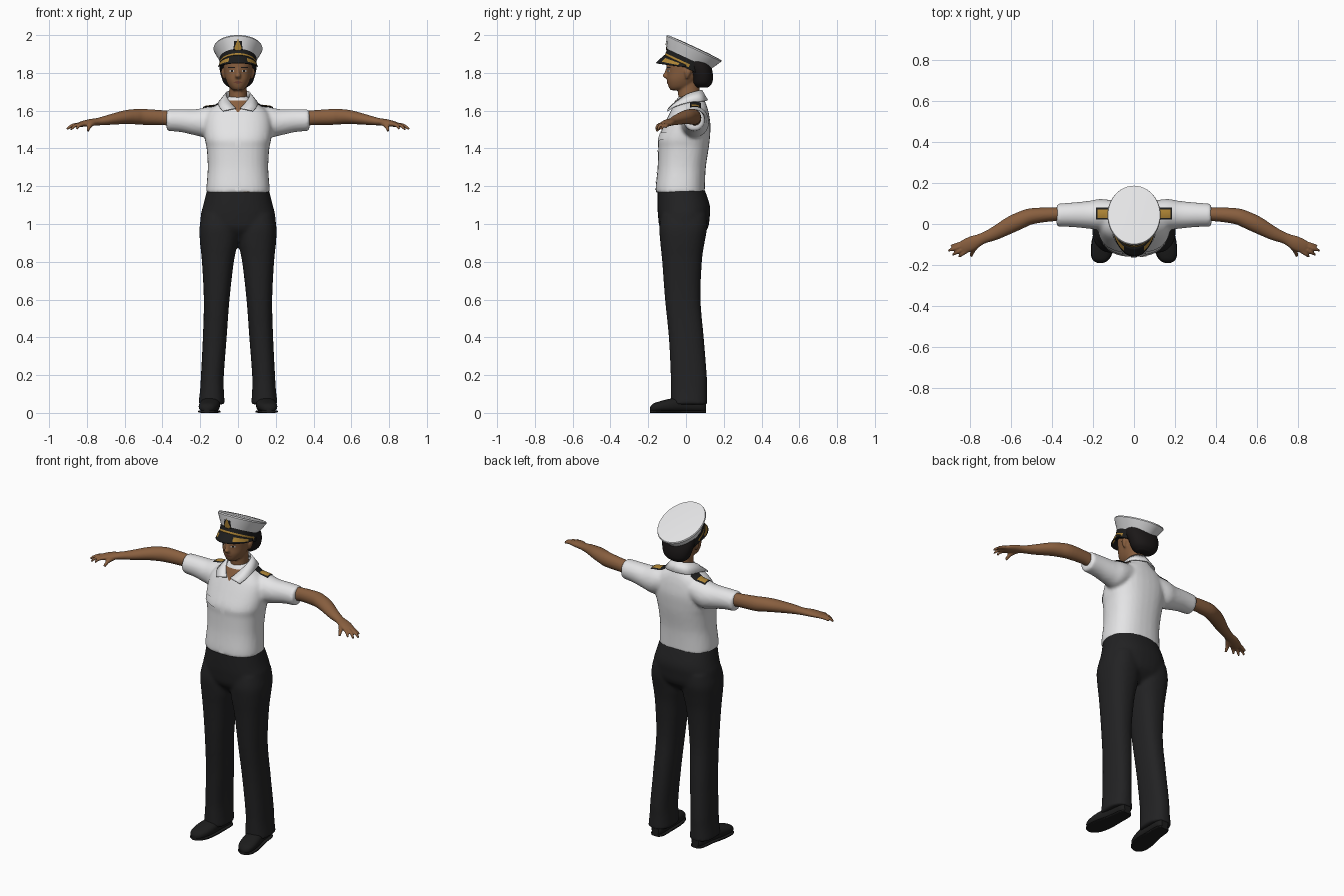
import bpy, bmesh, math
from mathutils import Vector, Matrix
from mathutils.bvhtree import BVHTree

cube = bpy.data.objects.get("Cube")
if cube:
    bpy.data.objects.remove(cube, do_unlink=True)

X, Y, Z = Vector((1, 0, 0)), Vector((0, 1, 0)), Vector((0, 0, 1))
SIDES = (1, -1)


def material(name, r, g, b):
    m = bpy.data.materials.new(name)
    m.use_nodes = True
    m.diffuse_color = (r, g, b, 1)
    m.node_tree.nodes["Principled BSDF"].inputs["Base Color"].default_value = (r, g, b, 1)
    return m


WHITE = material("white cloth", .78, .78, .79)
BLACK = material("black trousers", .016, .016, .017)
LEATHER = material("black leather", .012, .012, .012)
SKIN = material("brown skin", .25, .115, .05)
HAIR = material("dark hair", .011, .009, .009)
GOLD = material("gold braid", .42, .23, .035)
LIPS = material("lips", .17, .055, .035)
EYE = material("eye white", .5, .46, .42)


def spline(rows, steps):
    """Smooth interpolation of the ring list."""
    out, last = [], len(rows) - 1
    for i in range(last):
        quad = list(zip(rows[max(i - 1, 0)], rows[i], rows[i + 1], rows[min(i + 2, last)]))
        for k in range(steps):
            t = k / steps
            out.append([.5 * (2*b + (c - a)*t + (2*a - 5*b + 4*c - d)*t*t
                              + (3*b - a - 3*c + d)*t**3) for a, b, c, d in quad])
    return out + [rows[last]]


def loft(bm, rings, up=Y, axis=Z, n=32, p=2.0, flip=1, steps=4, caps=True):
    """Skin rings of (x, y, z, half width, half height); axis None follows the path."""
    rows = spline(rings, steps)
    pts = [Vector(r[:3]) for r in rows]
    loops = []
    for i, r in enumerate(rows):
        t = axis or (pts[min(i + 1, len(pts) - 1)] - pts[max(i - 1, 0)]).normalized()
        side = t.cross(up).normalized()
        high = side.cross(t)
        loop = []
        for k in range(n):
            c, s = math.cos(math.tau * k / n), math.sin(math.tau * k / n)
            c, s = (math.copysign(abs(v) ** (2 / p), v) for v in (c, s))
            q = pts[i] + side * (r[3] * c) + high * (r[4] * s)
            loop.append(bm.verts.new((q.x * flip, q.y, q.z)))
        loops.append(loop)
    for a, b in zip(loops, loops[1:]):
        for k in range(n):
            bm.faces.new((a[k], a[k - 1], b[k - 1], b[k]))
    if caps:
        bm.faces.new(loops[0])
        bm.faces.new(loops[-1])


def level(z, x0, x1, y0, y1):
    """Horizontal ring from its extents."""
    return ((x0 + x1) / 2, (y0 + y1) / 2, z, (x1 - x0) / 2, (y1 - y0) / 2)


def body(rows):
    """Centred horizontal rings from (z, half width, front, back)."""
    return [level(z, -w, w, a, b) for z, w, a, b in rows]


def make(name, bm, mats, voxel=0, smooth=4, angle=40, fix=True):
    if fix:
        bmesh.ops.recalc_face_normals(bm, faces=bm.faces[:])
    me = bpy.data.meshes.new(name)
    bm.to_mesh(me)
    bm.free()
    for m in mats:
        me.materials.append(m)
    ob = bpy.data.objects.new(name, me)
    bpy.context.collection.objects.link(ob)
    if voxel:
        mod = ob.modifiers.new("Blend", 'REMESH')
        mod.mode, mod.voxel_size, mod.use_smooth_shade = 'VOXEL', voxel, True
        mod = ob.modifiers.new("Soften", 'SMOOTH')
        mod.factor, mod.iterations = .5, smooth
    else:
        bpy.ops.object.select_all(action='DESELECT')
        ob.select_set(True)
        bpy.context.view_layer.objects.active = ob
        bpy.ops.object.shade_smooth_by_angle(angle=math.radians(angle))
    return ob


def drape(name, target, quads, mat, lift=.004, top=False, n=8):
    """Lay thin plates on a surface; corners are (x, z) from the front or (x, y) from the top."""
    tree = BVHTree.FromObject(target, bpy.context.evaluated_depsgraph_get())
    ray = -Z if top else Y
    bm = bmesh.new()
    for quad in quads:
        a, b, c, d = (Vector(q) for q in quad)
        grid = {}
        for i in range(n + 1):
            for j in range(n + 1):
                q = a.lerp(b, i / n).lerp(d.lerp(c, i / n), j / n)
                start = Vector((q.x, q.y, 3)) if top else Vector((q.x, -1, q.y))
                hit = tree.ray_cast(start, ray)[0]
                if hit:
                    grid[i, j] = bm.verts.new(hit - ray * lift)
        for i in range(n):
            for j in range(n):
                keys = ((i, j), (i + 1, j), (i + 1, j + 1), (i, j + 1))
                if all(k in grid for k in keys):
                    f = bm.faces.new([grid[k] for k in keys])
                    f.normal_update()
                    if f.normal.dot(ray) > 0:
                        f.normal_flip()
    return make(name, bm, [mat], fix=False)


def rect(x0, x1, z0, z1, s=1):
    return ((s*x0, z0), (s*x1, z0), (s*x1, z1), (s*x0, z1))


# Shirt: torso and short sleeves blended together
bm = bmesh.new()
loft(bm, body([(1.165, .168, -.16, .1), (1.2, .167, -.16, .1), (1.3, .16, -.15, .105),
               (1.4, .166, -.147, .12), (1.45, .176, -.147, .126), (1.52, .18, -.118, .13),
               (1.58, .168, -.09, .122), (1.62, .13, -.07, .112), (1.65, .08, -.055, .1),
               (1.675, .058, -.04, .09)]), p=2.4)
for s in SIDES:
    loft(bm, [(.06, .05, 1.565, .06, .06), (.16, .047, 1.54, .075, .08), (.22, .045, 1.538, .068, .07),
              (.3, .045, 1.547, .06, .061), (.378, .043, 1.55, .056, .057)], up=Z, axis=X, flip=s)
shirt = make("shirt", bm, [WHITE], voxel=.01)

# Trousers: hips and two legs
bm = bmesh.new()
loft(bm, body([(.91, .1, -.08, .05), (.97, .19, -.135, .112), (1.04, .198, -.148, .126),
               (1.1, .184, -.151, .126), (1.19, .162, -.15, .096)]), p=2.3)
for s in SIDES:
    loft(bm, [level(*r) for r in (
        (.045, .07, .21, -.08, .113), (.12, .075, .201, -.08, .111), (.2, .075, .196, -.081, .11),
        (.4, .06, .186, -.091, .094), (.6, .045, .181, -.111, .077), (.8, .022, .191, -.126, .084),
        (.9, .002, .201, -.136, .098), (.98, 0, .204, -.141, .112), (1.05, .01, .19, -.13, .11))],
        p=2.4, flip=s)
trousers = make("trousers", bm, [BLACK], voxel=.01)

# Shoes with thin soles
for s, side in zip(SIDES, ("left", "right")):
    bm = bmesh.new()
    last = [(.135, .105, .036, .022, .03), (.135, .08, .042, .038, .038), (.14, 0, .046, .044, .042),
            (.15, -.08, .04, .053, .036), (.158, -.14, .033, .05, .028), (.163, -.175, .027, .036, .021),
            (.165, -.19, .02, .012, .01)]
    loft(bm, last, up=Z, axis=Y, p=2.4, flip=s)
    loft(bm, [(x, y, .007, a + .003, .007) for x, y, z, a, b in last], up=Z, axis=Y, p=4, flip=s)
    make(side + "_shoe", bm, [LEATHER])

# Arms, palms, fingers and thumbs
bm = bmesh.new()
fingers = (((.82, -.132), (.855, -.16), 1.503), ((.832, -.12), (.886, -.151), 1.498),
           ((.838, -.108), (.907, -.13), 1.502), ((.832, -.094), (.895, -.107), 1.512))
for s in SIDES:
    loft(bm, [(.33, .046, 1.555, .034, .04), (.4, .047, 1.563, .034, .039), (.5, .038, 1.567, .039, .042),
              (.55, .02, 1.568, .041, .04), (.6, -.003, 1.565, .041, .036), (.68, -.046, 1.552, .033, .027),
              (.74, -.071, 1.542, .027, .02), (.79, -.094, 1.536, .035, .018),
              (.83, -.112, 1.528, .033, .014), (.845, -.118, 1.524, .026, .01)], up=Z, axis=None, flip=s)
    for (x0, y0), (x1, y1), z in fingers:
        loft(bm, [(x0 - .02, y0 + .01, 1.53, .01, .01), ((x0 + x1) / 2, (y0 + y1) / 2, 1.523, .0095, .0095),
                  (x1, y1, z, .006, .006)], up=Z, axis=None, n=12, flip=s)
    loft(bm, [(.76, -.095, 1.537, .014, .014), (.785, -.128, 1.52, .012, .012),
              (.795, -.157, 1.493, .007, .007)], up=Z, axis=None, n=12, flip=s)
make("arms", bm, [SKIN], voxel=.005, smooth=2)

# Head, neck, nose and ears
bm = bmesh.new()
loft(bm, body([(1.62, .054, -.035, .08), (1.69, .047, -.042, .072), (1.78, .047, -.04, .07)]))
loft(bm, body([(1.708, .024, -.08, -.01), (1.725, .045, -.092, .03), (1.76, .063, -.101, .06),
               (1.8, .073, -.1, .09), (1.85, .077, -.103, .1), (1.9, .07, -.09, .09)]), p=2.2)
loft(bm, [(0, -.095, 1.83, .007, .008), (0, -.103, 1.80, .01, .013), (0, -.109, 1.783, .016, .016),
          (0, -.1, 1.77, .01, .008)], n=16)
for s in SIDES:
    loft(bm, [(.074, .005, 1.77, .005, .006), (.078, .008, 1.79, .01, .014), (.08, .01, 1.81, .01, .018),
              (.078, .01, 1.825, .005, .008)], n=12, flip=s)
head = make("head", bm, [SKIN], voxel=.006, smooth=3)

# Hair gathered low at the back
bm = bmesh.new()
loft(bm, body([(1.722, .045, .055, .115), (1.745, .074, .035, .138), (1.785, .09, .025, .143),
               (1.83, .098, .005, .135), (1.87, .094, -.03, .125), (1.885, .09, -.03, .12)]), p=2.2)
make("hair", bm, [HAIR])

# Face details
drape("eyes", head, [rect(.02, .044, 1.806, 1.815, s) for s in SIDES], EYE, .002)
drape("pupils", head, [rect(.027, .037, 1.806, 1.816, s) for s in SIDES], HAIR, .003)
drape("eyebrows", head, [rect(.016, .052, 1.827, 1.832, s) for s in SIDES], HAIR, .002)
drape("mouth", head, [((-.026, 1.75), (0, 1.742), (.026, 1.75), (0, 1.758))], LIPS, .002)

# Cap, tilted back: crown, band and peak
tilt = Matrix.Translation((0, .045, 1.935)) @ Matrix.Rotation(math.radians(-25), 4, 'X')


def oval(z, a, b):
    return (0, 0, z, a, b)


bm = bmesh.new()
loft(bm, [oval(-.076, .094, .122), oval(-.05, .108, .137), oval(-.022, .123, .153), oval(-.008, .13, .16),
          oval(-.001, .127, .157), oval(.003, .06, .08)], n=48, steps=1)
bm.transform(tilt)
crown = make("cap_crown", bm, [WHITE])

bm = bmesh.new()
loft(bm, [oval(-.118, .097, .125), oval(-.108, .098, .126), oval(-.092, .098, .126),
          oval(-.068, .099, .127)], n=48, steps=1)
for f in bm.faces:
    c = f.calc_center_median()
    f.material_index = int(-.106 < c.z < -.094 and c.y < .02)
bm.transform(tilt)
make("cap_band", bm, [LEATHER, GOLD])

bm = bmesh.new()
rows = []
COLS = 32
for t in (0, .25, .75, 1):
    row = []
    for k in range(COLS + 1):
        a = math.pi * k / COLS
        f = math.sin(a)
        row.append(bm.verts.new(((.098 + .005*t) * math.cos(a), -(.125 + .024*t*f) * f,
                                 -.104 - t * (.01 + .047*f))))
    rows.append(row)
for r in range(3):
    for k in range(COLS):
        face = bm.faces.new((rows[r][k], rows[r][k + 1], rows[r + 1][k + 1], rows[r + 1][k]))
        face.material_index = int(r == 1 and 5 < abs(k + .5 - COLS / 2) < 13)
bm.transform(tilt)
peak = make("cap_peak", bm, [LEATHER, GOLD])
mod = peak.modifiers.new("Thickness", 'SOLIDIFY')
mod.thickness, mod.offset = .005, 0

drape("cap_badge_backing", crown, [((-.026, 1.905), (.026, 1.905), (.02, 1.97), (-.02, 1.97))], LEATHER, .004)
drape("cap_badge", crown, [((0, 1.908), (.02, 1.93), (0, 1.982), (-.02, 1.93))], GOLD, .007)

# Open collar
upper = [(0, .083, 1.708), (.045, .062, 1.704), (.064, .01, 1.688), (.046, -.05, 1.65), (.012, -.092, 1.612)]
lower = [(0, .114, 1.655), (.075, .09, 1.65), (.102, .02, 1.645), (.1, -.06, 1.622), (.08, -.098, 1.598)]
bm = bmesh.new()
for s in SIDES:
    lines = [[bm.verts.new((s * p[0], p[1], p[2])) for p in spline(line, 4)] for line in (upper, lower)]
    for k in range(len(lines[0]) - 1):
        bm.faces.new((lines[0][k], lines[0][k + 1], lines[1][k + 1], lines[1][k]))
bmesh.ops.remove_doubles(bm, verts=bm.verts[:], dist=.0005)
collar = make("collar", bm, [WHITE])
mod = collar.modifiers.new("Thickness", 'SOLIDIFY')
mod.thickness, mod.offset = .006, 0

# Shirt details
drape("open_neck", shirt, [((-.05, 1.655), (.05, 1.655), (.003, 1.592), (-.003, 1.592))], SKIN, .004)
drape("button_placket", shirt, [rect(-.015, .015, 1.18, 1.592)], WHITE, .003, n=16)
drape("pocket_flaps", shirt, [((s*.055, 1.485), (s*.145, 1.485), (s*.145, 1.45), (s*.055, 1.438))
                              for s in SIDES], WHITE, .006)
drape("shoulder_boards", shirt, [rect(.085, .185, .022, .08, s) for s in SIDES], LEATHER, .006, top=True)
drape("shoulder_braid", shirt, [rect(.125, .178, .03, .072, s) for s in SIDES], GOLD, .009, top=True)
drape("belt_buckle", shirt, [rect(.03, .06, 1.168, 1.175)], EYE, .004)
